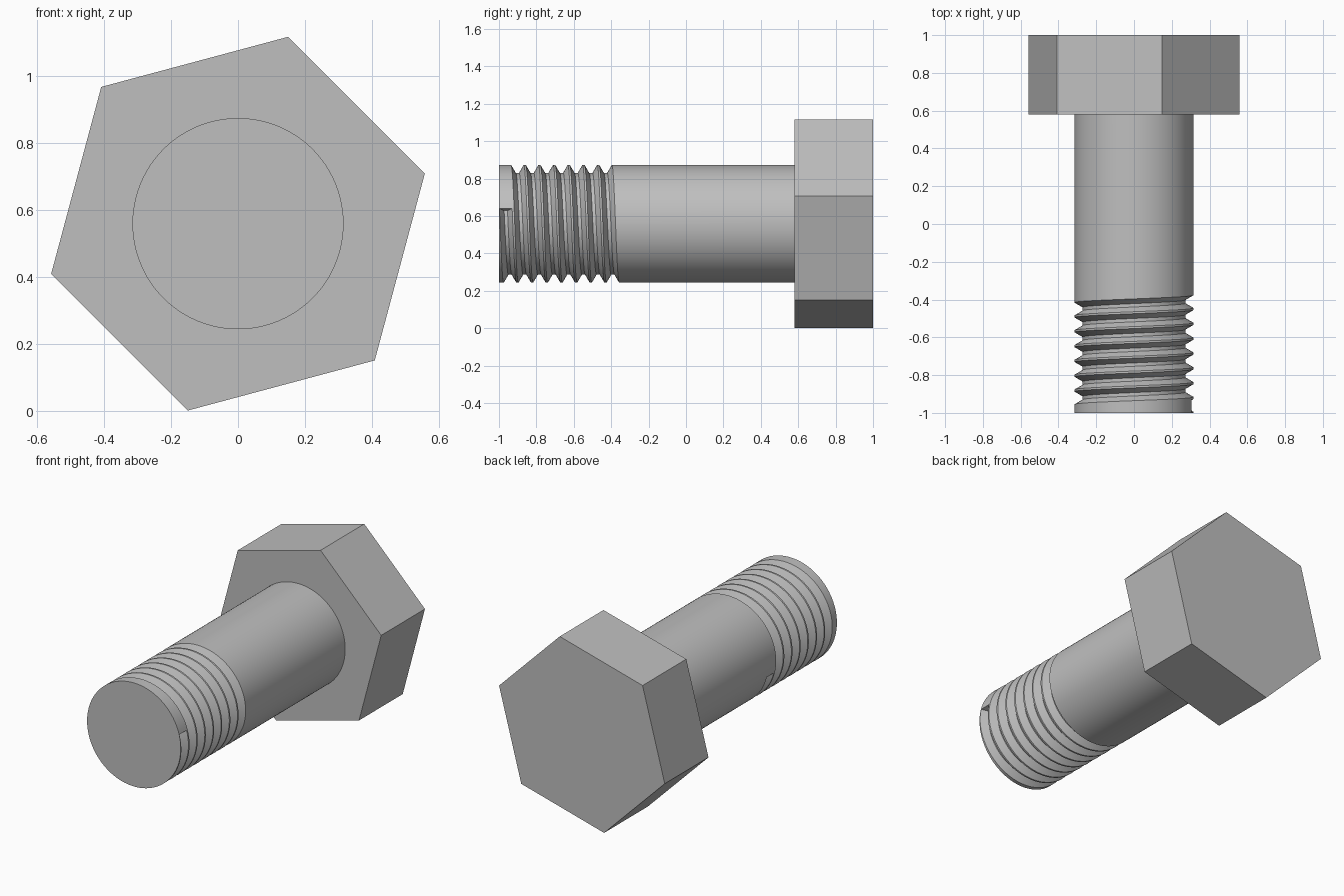
import bpy, bmesh, math

cube = bpy.data.objects.get("Cube")
if cube:
    bpy.data.objects.remove(cube, do_unlink=True)

AXIS_Z = 0.558                       # height of the bolt axis
FRONT, HEAD_FRONT, BACK = -1.0, 0.58, 1.0
SHANK_R, ROOT_R, HEAD_R = 0.315, 0.272, 0.577
PITCH, THREAD_START, SEGMENTS = 0.0785, -0.9635, 96
HALF_MOUTH, HALF_ROOT = 0.034, 0.009
START_ANGLE = math.radians(15)

steel = bpy.data.materials.new("steel_grey")
steel.use_nodes = True
grey = (0.52, 0.52, 0.52, 1)
steel.diffuse_color = grey
steel.node_tree.nodes["Principled BSDF"].inputs["Base Color"].default_value = grey


def point(radius, angle, y):
    return (radius * math.cos(angle), y, AXIS_Z + radius * math.sin(angle))


def finish(bm, name):
    bmesh.ops.recalc_face_normals(bm, faces=bm.faces[:])
    mesh = bpy.data.meshes.new(name)
    bm.to_mesh(mesh)
    bm.free()
    mesh.materials.append(steel)
    obj = bpy.data.objects.new(name, mesh)
    bpy.context.collection.objects.link(obj)
    return obj


# Hexagonal head
bm = bmesh.new()
rings = [[bm.verts.new(point(HEAD_R, START_ANGLE + k * math.pi / 3, y))
          for k in range(6)] for y in (HEAD_FRONT, BACK)]
for ring in rings:
    bm.faces.new(ring)
for k in range(6):
    n = (k + 1) % 6
    bm.faces.new((rings[0][k], rings[0][n], rings[1][n], rings[1][k]))
finish(bm, "hex_head")


# Shank with a right-handed thread groove of seven and a half turns
def groove(turn):
    c = THREAD_START + turn * PITCH
    return [(SHANK_R, c - HALF_MOUTH), (ROOT_R, c - HALF_ROOT),
            (ROOT_R, c + HALF_ROOT), (SHANK_R, c + HALF_MOUTH)]


def place(bm, profile, turn):
    angle = START_ANGLE - turn * math.tau
    return [bm.verts.new(point(r, angle, y)) for r, y in profile]


def column(bm, turn, count):
    profile = [(SHANK_R, FRONT)]
    for k in range(count):
        profile += groove(turn + k)
    profile.append((SHANK_R, HEAD_FRONT))
    return place(bm, profile, turn)


bm = bmesh.new()
for i in range(SEGMENTS):
    count = 8 if i < SEGMENTS // 2 else 7
    a = column(bm, i / SEGMENTS, count)
    b = column(bm, (i + 1) / SEGMENTS, count)
    for j in range(len(a) - 1):
        bm.faces.new((a[j], a[j + 1], b[j + 1], b[j]))

# Flat walls closing both ends of the groove
for turn in (0, 7.5):
    bm.faces.new(place(bm, groove(turn), turn))

# Flat front and back discs
for y in (FRONT, HEAD_FRONT):
    bm.faces.new(place(bm, [(SHANK_R, y)], i / SEGMENTS)[0]
                 for i in range(SEGMENTS))

bmesh.ops.remove_doubles(bm, verts=bm.verts[:], dist=1e-5)
shank = finish(bm, "threaded_shank")

bpy.ops.object.select_all(action="DESELECT")
shank.select_set(True)
bpy.context.view_layer.objects.active = shank
bpy.ops.object.shade_smooth_by_angle(angle=math.radians(30))
